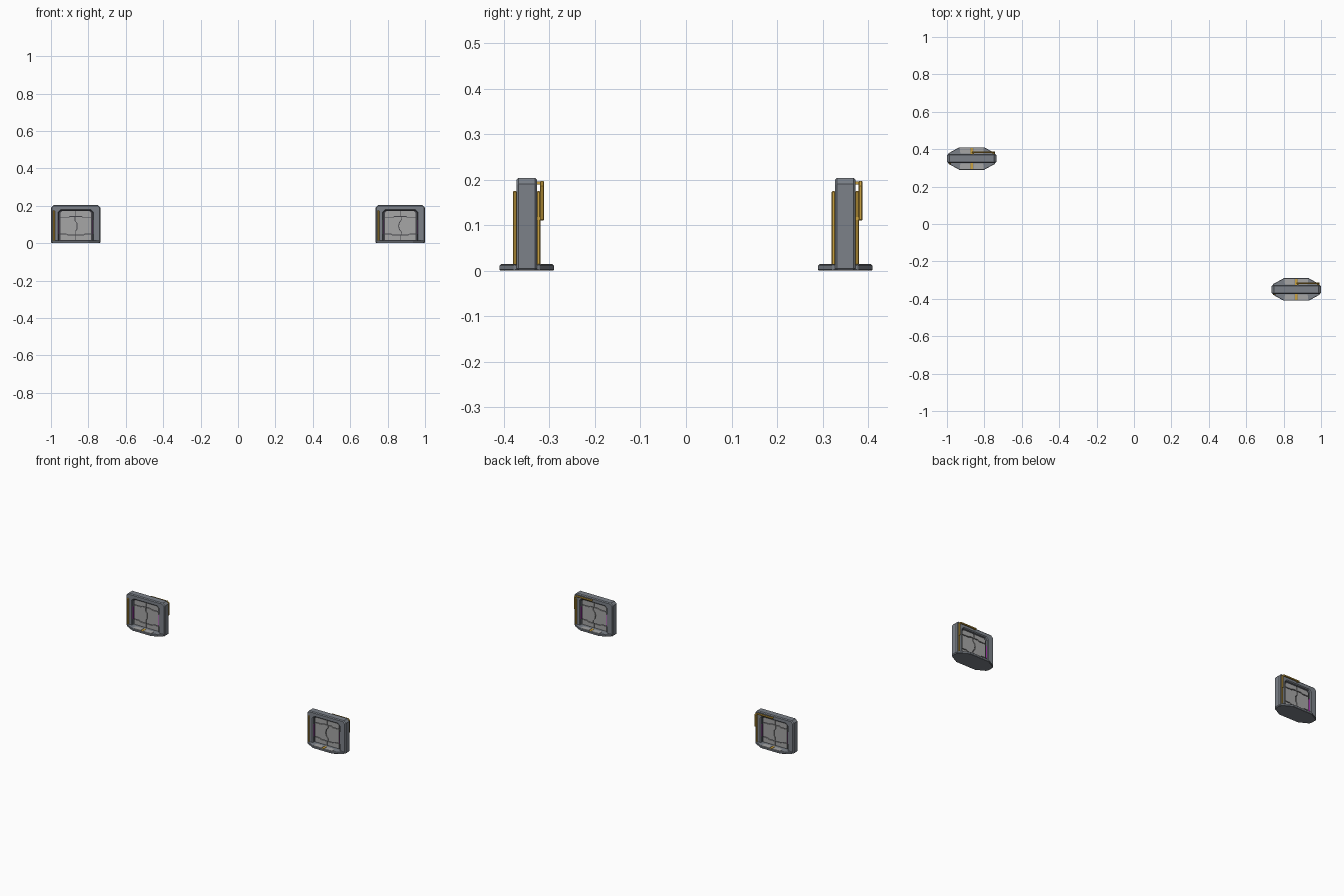
import bpy, bmesh, math
from mathutils import Vector

if "Cube" in bpy.data.objects:
    bpy.data.objects.remove(bpy.data.objects["Cube"])


def mat(name, r, g, b):
    m = bpy.data.materials.new(name)
    m.diffuse_color = (r, g, b, 1)
    m.use_nodes = True
    m.node_tree.nodes["Principled BSDF"].inputs["Base Color"].default_value = m.diffuse_color
    return m


STEEL = mat("steel", 0.20, 0.22, 0.25)
LIGHT = mat("light_panel", 0.38, 0.38, 0.38)
DARK = mat("dark_gap", 0.06, 0.06, 0.07)
GOLD = mat("gold", 0.60, 0.36, 0.05)
GLOW = mat("purple_glow", 0.50, 0.05, 0.55)


def prism(name, pts, lo, hi, material, origin, axis="y", bevel=0.0):
    """Extrude a 2D outline along y (points are x,z) or z (points are x,y)."""
    def place(p, d):
        v = Vector((p[0], d, p[1])) if axis == "y" else Vector((p[0], p[1], d))
        return v + origin
    bm = bmesh.new()
    a = [bm.verts.new(place(p, lo)) for p in pts]
    b = [bm.verts.new(place(p, hi)) for p in pts]
    bm.faces.new(a)
    bm.faces.new(b[::-1])
    n = len(pts)
    for i in range(n):
        j = (i + 1) % n
        bm.faces.new((a[j], a[i], b[i], b[j]))
    bmesh.ops.recalc_face_normals(bm, faces=bm.faces)
    me = bpy.data.meshes.new(name)
    bm.to_mesh(me)
    bm.free()
    me.materials.append(material)
    ob = bpy.data.objects.new(name, me)
    bpy.context.collection.objects.link(ob)
    if bevel:
        m = ob.modifiers.new("bevel", "BEVEL")
        m.width, m.segments = bevel, 1
        m.limit_method, m.angle_limit = "ANGLE", math.radians(50)
    return ob


def rect(x0, x1, z0, z1):
    return [(x0, z0), (x1, z0), (x1, z1), (x0, z1)]


def mirrored(half):
    return half + [(-x, z) for x, z in reversed(half)]


def door(tag, origin, seam):
    def add(name, *args, **kw):
        return prism(f"{name}_{tag}", *args, origin=origin, **kw)

    # Arch frame with chamfered top corners and a chamfered opening
    add("door_frame", mirrored([(0.091, 0), (0.1325, 0), (0.1325, 0.19), (0.1185, 0.204)])
        + [(-0.091, 0.163), (-0.079, 0.175), (0.079, 0.175), (0.091, 0.163)],
        -0.023, 0.023, STEEL, bevel=0.005)

    # Dark core behind the door leaves
    add("door_core", rect(-0.0915, 0.0915, 0.005, 0.176), -0.006, 0.006, DARK)

    # Tapered floor plate and threshold
    add("floor_plate", [(-0.125, -0.028), (-0.067, -0.06), (0.067, -0.06), (0.125, -0.028),
                        (0.125, 0.028), (0.067, 0.06), (-0.067, 0.06), (-0.125, 0.028)],
        0, 0.013, STEEL, axis="z", bevel=0.002)

    # Left and right leaves: top, middle and bottom tiers
    for s, side in ((-1, "left"), (1, "right")):
        g = s * 0.0025
        e = s * 0.082
        add(f"upper_leaf_{side}", [(g, 0.146), (s * 0.03, 0.146), (s * 0.036, 0.141), (e, 0.141),
                                   (e, 0.162), (s * 0.073, 0.171), (g, 0.171)], -0.012, 0.012, LIGHT)
        add(f"lower_leaf_{side}", [(g, 0.017), (e, 0.017), (e, 0.047), (s * 0.05, 0.047),
                                   (s * 0.043, 0.041), (g, 0.041)], -0.012, 0.012, LIGHT)
        mid = [(x + g, z) for x, z in seam]
        add(f"middle_leaf_{side}", mid + [(s * 0.03, 0.141), (s * 0.036, 0.136), (e, 0.136),
                                          (e, 0.052), (s * 0.05, 0.052), (s * 0.043, 0.046)],
            -0.012, 0.012, LIGHT)

        # Purple light strips on both jambs
        x = sorted((s * 0.0885, s * 0.092))
        for f in (-1, 1):
            y = sorted((f * 0.008, f * 0.017))
            add(f"jamb_light_{side}_{'front' if f < 0 else 'back'}",
                rect(*x, 0.05, 0.125), *y, GLOW)

    for f, face in ((-1, "front"), (1, "back")):
        # Threshold panels and centre stripe on the floor plate
        ya, yb = sorted((f * 0.024, f * 0.057))
        for s, side in ((-1, "left"), (1, "right")):
            add(f"step_panel_{face}_{side}",
                [(s * 0.01, f * 0.026), (s * 0.058, f * 0.026), (s * 0.064, f * 0.035),
                 (s * 0.064, f * 0.057), (s * 0.01, f * 0.057)], 0.011, 0.015, LIGHT, axis="z")
        add(f"step_stripe_{face}", rect(-0.007, 0.007, ya, yb + 0.0), 0.011, 0.0145, GOLD, axis="z")

        # Slim gold conduit up the jamb, on each face's own left-hand side
        y = sorted((f * 0.022, f * 0.030))
        add(f"jamb_conduit_{face}", rect(*sorted((f * 0.112, f * 0.122)), 0.013, 0.175),
            *y, GOLD, bevel=0.002)

    # Gold pipe round the upper back corner
    add("corner_pipe", [(0.0, 0.188), (0.108, 0.188), (0.116, 0.180), (0.116, 0.11), (0.125, 0.11),
                        (0.125, 0.186), (0.114, 0.197), (0.0, 0.197)], 0.029, 0.038, GOLD, bevel=0.002)
    for i, (x, z) in enumerate(((0.004, 0.189), (0.116, 0.111))):
        add(f"pipe_clip_{i}", rect(x, x + 0.008, z, z + 0.007), 0.021, 0.031, GOLD)


# Interlocking seams, bottom to top
seam_a = [(0, 0.046), (0, 0.065), (0.006, 0.075), (0.006, 0.108), (-0.003, 0.118), (-0.003, 0.141)]
seam_b = [(0.008, 0.046), (0.008, 0.058), (-0.004, 0.072), (-0.009, 0.092),
          (-0.004, 0.112), (0.008, 0.126), (0.008, 0.141)]
door("rear", Vector((-0.8675, 0.35, 0)), seam_a)
door("fore", Vector((0.8675, -0.35, 0)), seam_b)
